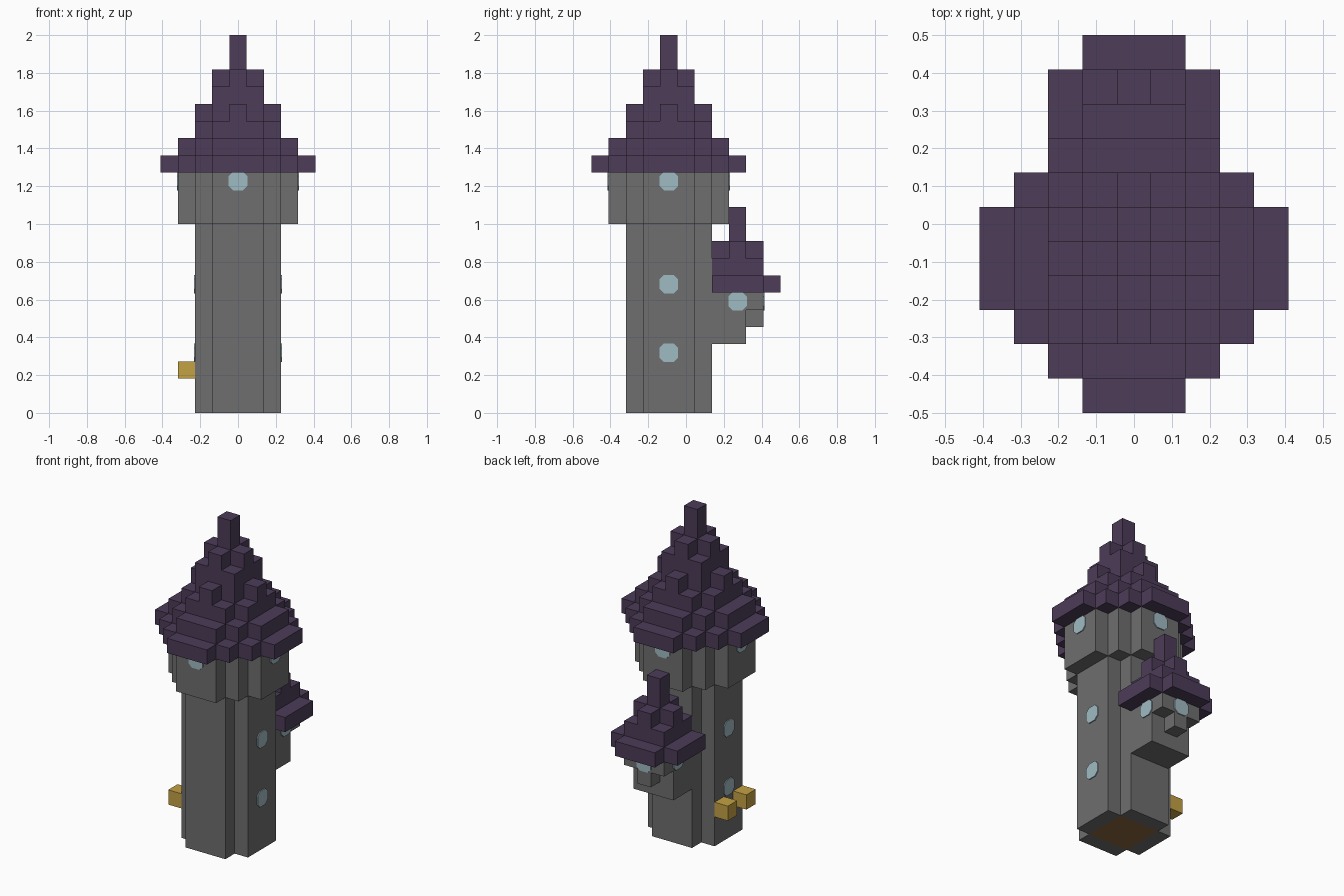
import bpy, bmesh, math
from mathutils import Vector

cube = bpy.data.objects.get("Cube")
if cube:
    bpy.data.objects.remove(cube)

U = 1 / 11          # edge length of one block
MAIN, SIDE = -1, 3  # block row (y) of the main tower and side turret axes


def linear(c):
    c /= 255
    return c / 12.92 if c <= 0.04045 else ((c + 0.055) / 1.055) ** 2.4


def material(name, *rgb):
    m = bpy.data.materials.new(name)
    m.use_nodes = True
    col = [linear(c) for c in rgb] + [1]
    m.diffuse_color = col
    m.node_tree.nodes["Principled BSDF"].inputs["Base Color"].default_value = col
    return m


stone = material("grey stone", 110, 110, 110)
tile = material("purple roof", 76, 60, 88)
glass = material("pale blue glass", 160, 187, 196)
gold = material("gold", 196, 161, 68)
wood = material("brown floor", 138, 103, 62)


def finish(name, bm, *mats):
    me = bpy.data.meshes.new(name)
    bm.to_mesh(me)
    bm.free()
    for m in mats:
        me.materials.append(m)
    ob = bpy.data.objects.new(name, me)
    bpy.context.collection.objects.link(ob)
    return ob


def disc(z0, z1, half, reach, row, back=-9):
    """Blocks of a stepped round layer: a square clipped by a diamond."""
    span = range(-half, half + 1)
    return {(x, y + row, z) for x in span for y in span for z in range(z0, z1)
            if abs(x) + abs(y) <= reach and y >= back}


def blocks(name, cells, mats, rule=None):
    """Outer skin of a set of blocks, with flat areas merged."""
    bm = bmesh.new()
    for cell in cells:
        for axis in range(3):
            for s in (-1, 1):
                n = Vector((0, 0, 0))
                n[axis] = s
                if tuple(int(a + b) for a, b in zip(cell, n)) in cells:
                    continue
                a, b = Vector((0, 0, 0)), Vector((0, 0, 0))
                a[(axis + 1) % 3], b[(axis + 2) % 3] = s, 1
                mid = Vector(cell) + Vector((0, 0, 0.5)) + n / 2
                corners = (-a - b, a - b, a + b, b - a)
                f = bm.faces.new([bm.verts.new((mid + c / 2) * U) for c in corners])
                if rule:
                    f.material_index = rule(cell, n)
    bmesh.ops.remove_doubles(bm, verts=bm.verts, dist=0.001)
    bmesh.ops.dissolve_limit(bm, angle_limit=0.01, verts=bm.verts,
                             edges=bm.edges, delimit={'MATERIAL', 'NORMAL'})
    return finish(name, bm, *mats)


# Main tower: shaft with a wooden floor, wider upper room, stepped roof
def floor_rule(cell, n):
    x, y, z = cell
    return int(z == 0 and n.z < 0 and max(abs(x), abs(y - MAIN)) <= 1)


blocks("tower_shaft", disc(0, 11, 2, 3, MAIN), [stone, wood], floor_rule)
blocks("upper_room", disc(11, 14, 3, 4, MAIN), [stone])


def spire(z, row, back=-9):
    return (disc(z, z + 1, 1, 2, row, back) | disc(z + 1, z + 2, 1, 1, row, back)
            | disc(z + 2, z + 4, 0, 0, row))


blocks("main_roof", disc(14, 15, 4, 5, MAIN) | disc(15, 16, 3, 4, MAIN)
       | disc(16, 17, 2, 3, MAIN) | disc(17, 18, 2, 2, MAIN)
       | spire(18, MAIN), [tile])

# Side turret on the back, stepping outward as it rises
corbel = {(x, y, z) for x in (-1, 0, 1) for y in (SIDE - 1, SIDE) for z in (4, 5)}
corbel.add((0, SIDE + 1, 5))
blocks("turret_wall", corbel | disc(6, 7, 1, 2, SIDE), [stone])
blocks("turret_roof", disc(7, 8, 2, 3, SIDE, -1) | spire(8, SIDE, -1), [tile])

# Pair of gold blocks on the tower's side
for label, y in (("front", MAIN - 1), ("back", MAIN + 1)):
    blocks("gold_block_" + label, {(-3, y, 2)}, [gold])


# Windows: thin octagonal panes
def window(name, row, layer, out, angle):
    h, c, t = 0.049, 0.026, 0.006
    bm = bmesh.new()
    ring = [(c, h), (-c, h), (-h, c), (-h, -c), (-c, -h), (c, -h), (h, -c), (h, c)]
    face = bm.faces.new([bm.verts.new((0, u, v)) for u, v in ring])
    ext = bmesh.ops.extrude_face_region(bm, geom=[face])
    top = [g for g in ext["geom"] if isinstance(g, bmesh.types.BMVert)]
    bmesh.ops.translate(bm, verts=top, vec=(t, 0, 0))
    bmesh.ops.recalc_face_normals(bm, faces=bm.faces)
    ob = finish(name, bm, glass)
    ob.rotation_euler.z = angle
    ob.location = (out * U * math.cos(angle),
                   row * U + out * U * math.sin(angle), (layer + 0.5) * U)


LEFT, BACK, RIGHT, FRONT = (i * math.pi / 2 for i in range(4))
for side, angle in (("left", LEFT), ("back", BACK), ("right", RIGHT), ("front", FRONT)):
    window("upper_window_" + side, MAIN, 13, 3.5, angle)
    if side in ("left", "right"):
        window("middle_window_" + side, MAIN, 7, 2.5, angle)
        window("lower_window_" + side, MAIN, 3, 2.5, angle)
    if side != "front":
        window("turret_window_" + side, SIDE, 6, 1.5, angle)
